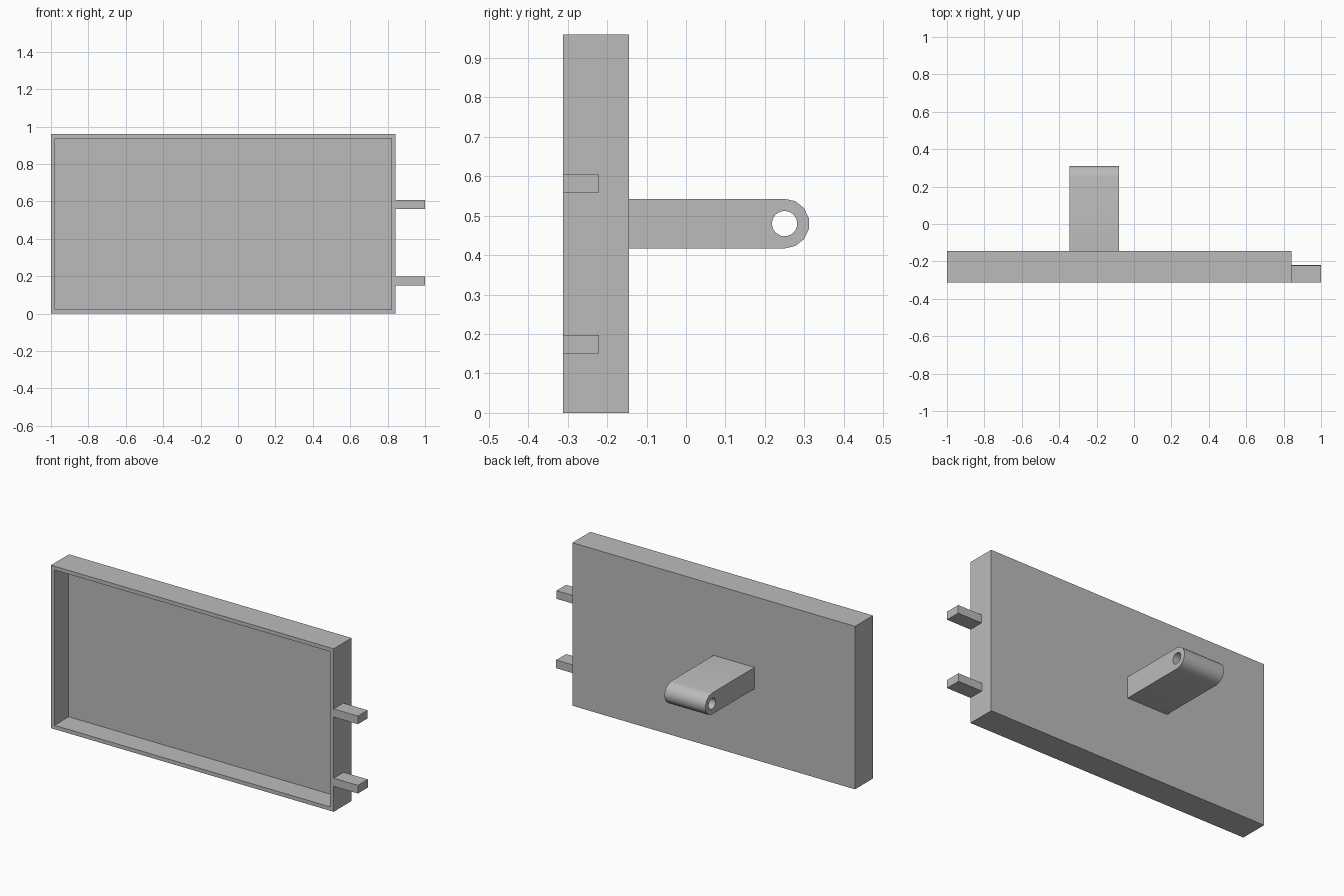
import bpy
import bmesh
from math import cos, sin, pi, radians
from mathutils import Vector

cube = bpy.data.objects.get("Cube")
if cube:
    bpy.data.objects.remove(cube, do_unlink=True)

# One plain grey for everything
GREY = (0.5, 0.5, 0.5, 1)
grey = bpy.data.materials.new("plain grey")
grey.use_nodes = True
grey.diffuse_color = GREY
grey.node_tree.nodes["Principled BSDF"].inputs["Base Color"].default_value = GREY


def finish(name, bm):
    bmesh.ops.recalc_face_normals(bm, faces=bm.faces)
    mesh = bpy.data.meshes.new(name)
    bm.to_mesh(mesh)
    bm.free()
    mesh.materials.append(grey)
    obj = bpy.data.objects.new(name, mesh)
    bpy.context.collection.objects.link(obj)
    return obj


def box(low, high):
    low, high = Vector(low), Vector(high)
    bm = bmesh.new()
    bmesh.ops.create_cube(bm, size=1)
    bmesh.ops.scale(bm, vec=high - low, verts=bm.verts)
    bmesh.ops.translate(bm, vec=(low + high) / 2, verts=bm.verts)
    return bm


FRONT, BACK, SIDE = -0.312, -0.145, 0.842

# Shallow tray, open to the front
bm = box((-1, FRONT, 0), (SIDE, BACK, 0.96))
face = min(bm.faces, key=lambda f: f.calc_center_median().y)
bmesh.ops.inset_region(bm, faces=[face], thickness=0.032)
rim = bmesh.ops.extrude_discrete_faces(bm, faces=[face])["faces"]
bmesh.ops.translate(bm, vec=(0, 0.132, 0), verts=rim[0].verts)
finish("tray", bm)

# Two pegs on the left edge
for name, bottom, top, back in (("upper_peg", 0.558, 0.606, -0.222),
                                ("lower_peg", 0.15, 0.198, -0.22)):
    finish(name, box((SIDE, FRONT, bottom), (1, back, top)))

# Rear arm: rounded profile with a pin hole, extruded sideways
Y, Z, RADIUS, HOLE = 0.25, 0.48, 0.063, 0.032
ARC, SIDES = 7, 24
outer = [(BACK, Z - RADIUS)]
for i in range(ARC + 1):
    a = pi * i / ARC - pi / 2
    outer.append((Y + RADIUS * cos(a), Z + RADIUS * sin(a)))
outer.append((BACK, Z + RADIUS))
inner = [(Y + HOLE * cos(2 * pi * i / SIDES), Z + HOLE * sin(2 * pi * i / SIDES))
         for i in range(SIDES)]

bm = bmesh.new()
for loop in (outer, inner):
    verts = [bm.verts.new((-0.345, y, z)) for y, z in loop]
    for i, v in enumerate(verts):
        bm.edges.new((verts[i - 1], v))
bmesh.ops.triangle_fill(bm, edges=bm.edges[:], use_beauty=True, normal=(-1, 0, 0))
new = bmesh.ops.extrude_face_region(bm, geom=bm.faces[:], use_keep_orig=True)["geom"]
bmesh.ops.translate(bm, vec=(0.266, 0, 0),
                    verts=[g for g in new if isinstance(g, bmesh.types.BMVert)])
arm = finish("rear_arm", bm)

bpy.ops.object.select_all(action="DESELECT")
arm.select_set(True)
bpy.context.view_layer.objects.active = arm
bpy.ops.object.shade_smooth_by_angle(angle=radians(30))
